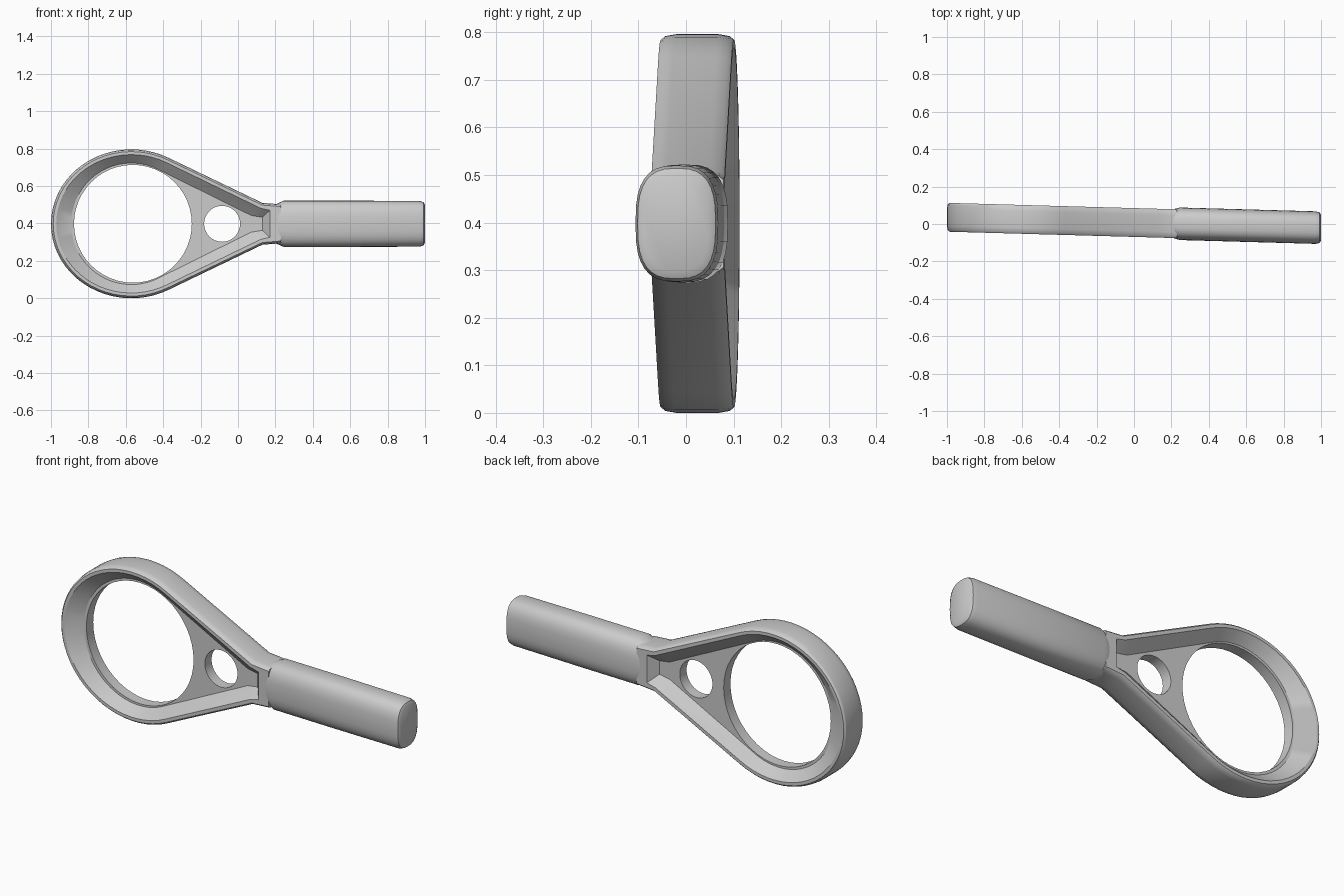
import bpy, bmesh
from math import cos, sin, pi, radians, copysign

if "Cube" in bpy.data.objects:
    bpy.data.objects.remove(bpy.data.objects["Cube"])

ZC = 0.398  # centre height of the whole tool


def loft(name, rings):
    """Skin closed rings of equal length, cap both ends; the tool leans slightly in y."""
    bm = bmesh.new()
    loops = [[bm.verts.new((x, y + 0.008 - 0.028 * x, z)) for x, y, z in r] for r in rings]
    for a, b in zip(loops, loops[1:]):
        for i in range(len(a)):
            j = (i + 1) % len(a)
            bm.faces.new((a[i], a[j], b[j], b[i]))
    bm.faces.new(loops[0])
    bm.faces.new(loops[-1])
    bmesh.ops.recalc_face_normals(bm, faces=bm.faces)
    mesh = bpy.data.meshes.new(name)
    bm.to_mesh(mesh)
    bm.free()
    ob = bpy.data.objects.new(name, mesh)
    bpy.context.collection.objects.link(ob)
    return ob


def teardrop(y, rx, rz, neck, end):
    """Round arc on the left, straight sides running to the neck and end points."""
    pts = [neck, end]
    out = [(x, y, ZC - h) for x, h in pts[::-1]] + [(x, y, ZC + h) for x, h in pts]
    out = [out[1], out[0], out[3], out[2]]
    for i in range(41):
        t = radians(62 + 236 * i / 40)
        out.append((-0.57 + rx * cos(t), y, ZC + rz * sin(t)))
    return out


def circle(cx, r, y, n=48):
    return [(cx + r * cos(2 * pi * i / n), y, ZC + r * sin(2 * pi * i / n)) for i in range(n)]


def oval(x, ry, rz, p=2.8, n=32):
    out = []
    for i in range(n):
        c, s = cos(2 * pi * i / n), sin(2 * pi * i / n)
        out.append((x, ry * copysign(abs(c) ** (2 / p), c), ZC + rz * copysign(abs(s) ** (2 / p), s)))
    return out


def smooth(ob, angle):
    bpy.ops.object.select_all(action='DESELECT')
    bpy.context.view_layer.objects.active = ob
    ob.select_set(True)
    bpy.ops.object.shade_smooth_by_angle(angle=radians(angle))


# Ring head: teardrop block with softened outer edges
edge = (0.418, 0.386, (0.13, 0.10), (0.23, 0.092))
mid = (0.426, 0.394, (0.13, 0.108), (0.23, 0.10))
full = (0.43, 0.398, (0.13, 0.112), (0.23, 0.104))
head = loft("ring_head", [teardrop(y, *s) for y, s in (
    (-0.077, edge), (-0.068, mid), (-0.045, full),
    (0.045, full), (0.068, mid), (0.077, edge))])

# Tapered pockets on both faces and the two through holes
lip = (0.402, 0.370, (0.12, 0.084), (0.17, 0.072))
floor = (0.322, 0.325, (0.07, 0.045), (0.13, 0.035))
cutters = [loft("pocket_cutter", [teardrop(s * 0.10, *lip), teardrop(s * 0.077, *lip),
                                  teardrop(s * 0.028, *floor)]) for s in (-1, 1)]
for cx, r in ((-0.562, 0.315), (-0.085, 0.096)):
    cutters.append(loft("hole_cutter", [circle(cx, r, -0.2), circle(cx, r, 0.2)]))

bpy.context.view_layer.objects.active = head
for c in cutters:
    c.hide_render = True
    m = head.modifiers.new("cut", 'BOOLEAN')
    m.operation, m.solver, m.object = 'DIFFERENCE', 'EXACT', c
    bpy.ops.object.modifier_apply(modifier=m.name)
    bpy.data.objects.remove(c)
smooth(head, 32)

# Handle: rounded bar with a chamfered shoulder and a softened tip
handle = loft("handle", [oval(x, ry, rz) for x, ry, rz in (
    (0.185, 0.070, 0.098), (0.205, 0.076, 0.106), (0.245, 0.087, 0.124),
    (0.60, 0.087, 0.124), (0.97, 0.087, 0.122), (0.992, 0.082, 0.116), (1.0, 0.068, 0.10))])
smooth(handle, 40)
